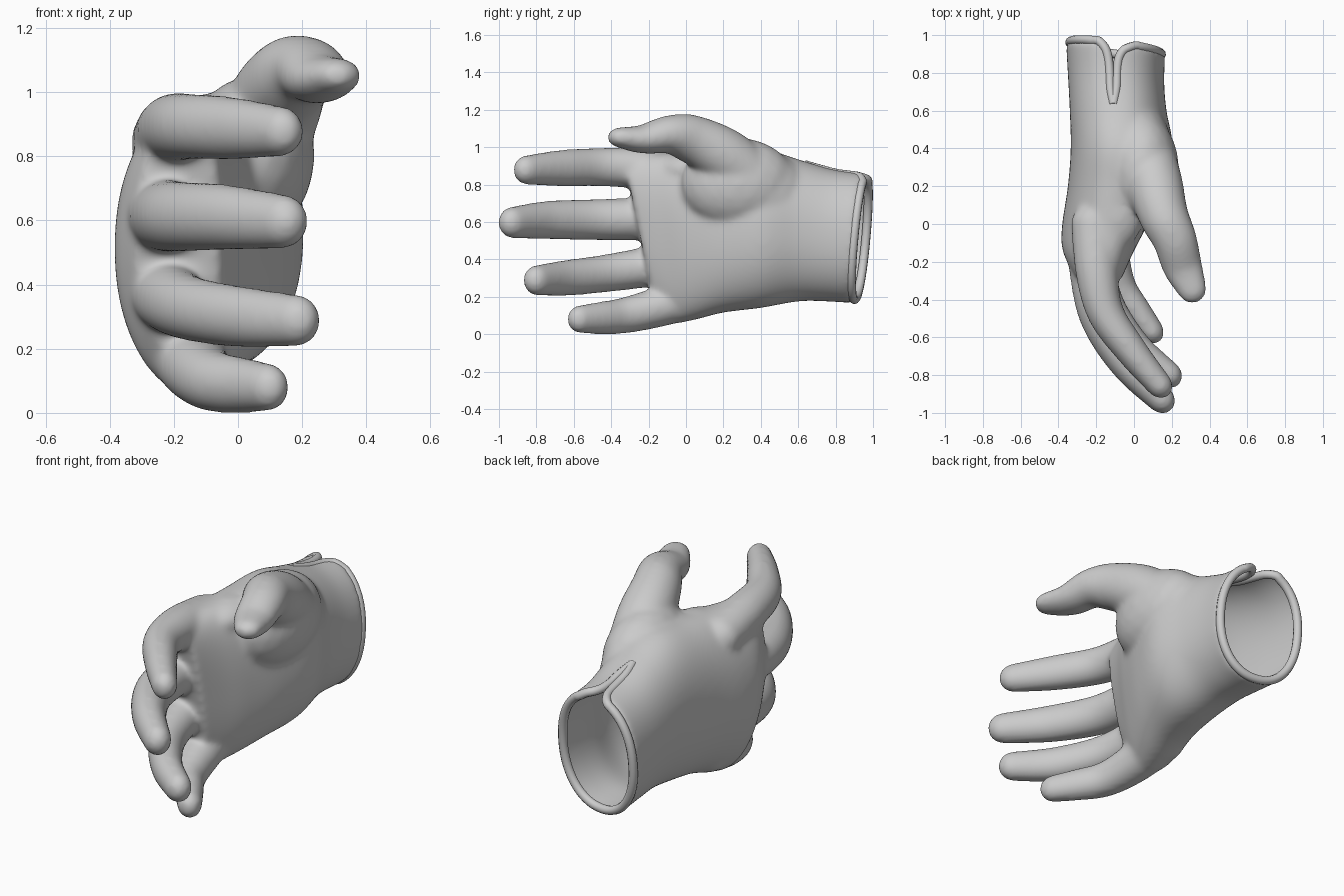
import bpy, bmesh, math
from mathutils import Vector, Matrix

if "Cube" in bpy.data.objects:
    bpy.data.objects.remove(bpy.data.objects["Cube"])

grey = bpy.data.materials.new("glove grey")
grey.diffuse_color = (0.6, 0.6, 0.6, 1)
grey.use_nodes = True
grey.node_tree.nodes["Principled BSDF"].inputs["Base Color"].default_value = grey.diffuse_color

# hand body sections: y, x min, x max, z min, z max, cupping, y lean with z, y lean with x
SECTIONS = [
    (-0.25, -0.325, -0.06, 0.16, 0.93, 0.04, -0.08, 0),
    (-0.13, -0.38, 0.0, 0.065, 0.96, 0.04, -0.06, 0),
    (0.00, -0.38, 0.07, 0.075, 0.97, 0.03, -0.04, 0),
    (0.20, -0.35, 0.155, 0.115, 0.985, 0.01, 0, 0),
    (0.40, -0.335, 0.205, 0.14, 0.995, 0, 0, 0),
    (0.60, -0.34, 0.172, 0.175, 0.935, 0, 0, 0),
    (0.77, -0.35, 0.16, 0.175, 0.88, 0, 0.02, -0.02),
    (0.93, -0.36, 0.165, 0.165, 0.86, 0, 0.03, -0.032),
]


def spline(pts, u):
    """Smooth curve through a list of number tuples, u from 0 to 1."""
    n = len(pts) - 1
    i = min(int(u * n), n - 1)
    f = u * n - i
    a, b, c, d = (pts[max(0, min(n, k))] for k in (i - 1, i, i + 1, i + 2))
    return [0.5 * (2 * q + (r - p) * f + (2 * p - 5 * q + 4 * r - s) * f * f
                   + (3 * q - p - 3 * r + s) * f ** 3) for p, q, r, s in zip(a, b, c, d)]


def surface(u, t, inset=0.0):
    """Point on the hand body: u runs from knuckles to cuff, t goes around."""
    y, x0, x1, z0, z1, cup, lz, lx = spline(SECTIONS, u)
    c, s = math.cos(t), math.sin(t)
    c = math.copysign(abs(c) ** 0.92, c)
    s = math.copysign(abs(s) ** 0.92, s)
    x = (x0 + x1) / 2 + ((x1 - x0) / 2 - inset) * c + cup * s * s
    z = (z0 + z1) / 2 + ((z1 - z0) / 2 - inset) * s
    return Vector((x, y + lz * s + lx * c, z))


def ball(bm, loc, size, turn=0.0):
    m = Matrix.Translation(loc) @ Matrix.Rotation(turn, 4, 'Z') @ Matrix.Diagonal((*size, 1))
    bmesh.ops.create_icosphere(bm, subdivisions=3, radius=1, matrix=m)


# palm and cuff
N = 64
bm = bmesh.new()
rows = [[bm.verts.new(surface(k / 40, math.tau * i / N)) for i in range(N)] for k in range(41)]
for a, b in zip(rows, rows[1:]):
    for i in range(N):
        bm.faces.new((a[i], a[(i + 1) % N], b[(i + 1) % N], b[i]))
bm.faces.new(rows[0][::-1])
bm.faces.new(rows[-1])

# fingers and thumb: x, y, z, radius along each centre line
DIGITS = {
    "index": [(-.205, 0, .85, .115), (-.197, -.25, .887, .11), (-.15, -.47, .893, .104),
              (-.015, -.67, .887, .099), (.133, -.85, .878, .08)],
    "middle": [(-.235, 0, .62, .11), (-.225, -.25, .615, .114), (-.18, -.5, .612, .111),
               (-.04, -.74, .61, .104), (.14, -.925, .597, .086)],
    "ring": [(-.225, .02, .4, .11), (-.215, -.2, .36, .109), (-.145, -.43, .325, .102),
             (.005, -.645, .3, .097), (.18, -.795, .288, .083)],
    "little": [(-.16, .05, .2, .11), (-.135, -.15, .143, .107), (-.08, -.33, .1, .097),
               (.015, -.46, .086, .088), (.092, -.565, .08, .076)],
    "thumb": [(.08, .36, .84, .14), (.11, .21, .95, .15), (.155, .05, 1.035, .133),
              (.215, -.08, 1.068, .118), (.255, -.22, 1.042, .107), (.308, -.345, 1.052, .078)],
}
for name, path in DIGITS.items():
    for k in range(41):
        x, y, z, r = spline(path, k / 40)
        ahead = spline(path, min(1, k / 40 + 0.01))
        back = spline(path, k / 40 - 0.01) if k else path[0]
        turn = math.atan2(ahead[0] - back[0], back[1] - ahead[1])
        if name == "thumb":
            # thumb is flattened from above toward its tip
            size = (r, r, r * (1 - 0.28 * max(0, min(1, (k - 18) / 14))))
        else:
            # fingers are deeper at the knuckle and thinner at the tip
            size = (r * (1.13 - 0.27 * min(1, k / 30)), r, r)
        ball(bm, (x, y, z), size, turn)
# thumb muscle and web between thumb and index
ball(bm, (.04, .28, .80), (.2, .31, .25))
ball(bm, (.0, .36, .74), (.21, .3, .26))
ball(bm, (-.09, .06, .88), (.14, .2, .1))
bmesh.ops.recalc_face_normals(bm, faces=bm.faces)
me = bpy.data.meshes.new("glove")
bm.to_mesh(me)
bm.free()
glove = bpy.data.objects.new("glove", me)
bpy.context.collection.objects.link(glove)
me.materials.append(grey)

# blend all parts into one skin
rm = glove.modifiers.new("blend", 'REMESH')
rm.mode, rm.voxel_size = 'VOXEL', 0.0125
sm = glove.modifiers.new("soften", 'SMOOTH')
sm.factor, sm.iterations = 0.5, 24
bpy.context.view_layer.objects.active = glove
glove.select_set(True)
for m in list(glove.modifiers):
    bpy.ops.object.modifier_apply(modifier=m.name)

# lips of the slit, from its end to the cuff and back
RIGHT_LIP = [(-.109, .635), (-.093, .72), (-.09, .8), (-.082, .87), (-.06, .915), (-.03, .933)]
LEFT_LIP = [(-.185, .968), (-.15, .925), (-.134, .86), (-.128, .78), (-.124, .71), (-.109, .635)]


def lip_x(lip, y):
    pts = sorted(lip, key=lambda p: p[1])
    for (x0, y0), (x1, y1) in zip(pts, pts[1:]):
        if y <= y1:
            return x0 + (x1 - x0) * (y - y0) / (y1 - y0)
    return pts[-1][0]


# open the cuff end and the slit
bm = bmesh.new()
bm.from_mesh(glove.data)
gone = []
for f in bm.faces:
    c = f.calc_center_median()
    cap = c.y > 0.84 and f.normal.y > 0.6
    gap = c.z > 0.7 and c.y > 0.635 and lip_x(LEFT_LIP, c.y) < c.x < lip_x(RIGHT_LIP, c.y)
    if cap or gap:
        gone.append(f)
bmesh.ops.delete(bm, geom=gone, context='FACES')
bm.to_mesh(glove.data)
bm.free()
bpy.ops.object.shade_smooth_by_angle(angle=math.radians(60))


# rolled hem around the cuff and along both lips of the slit
def top_point(x, y):
    """Point on the top of the cuff at the given x and y."""
    best = min((surface(0.6 + 0.4 * k / 99, math.radians(60 + i), 0.016)
                for k in range(100) for i in range(60)),
               key=lambda p: (p.x - x) ** 2 + (p.y - y) ** 2)
    return Vector((x, y, best.z))


path = [top_point(*p) for p in RIGHT_LIP]
path += [surface(1, math.radians(66 - 310 * k / 60), 0.02) for k in range(61)]
path += [top_point(*p) for p in LEFT_LIP]
path = [Vector(spline(path, k / 220)) for k in range(221)]
cu = bpy.data.curves.new("cuff_hem", 'CURVE')
cu.dimensions = '3D'
cu.bevel_depth, cu.bevel_resolution, cu.use_fill_caps = 0.024, 3, True
sp = cu.splines.new('POLY')
sp.points.add(len(path) - 1)
for q, p in zip(sp.points, path):
    q.co = (*p, 1)
cu.materials.append(grey)
hem = bpy.data.objects.new("cuff_hem", cu)
bpy.context.collection.objects.link(hem)
bpy.ops.object.select_all(action='DESELECT')
bpy.context.view_layer.objects.active = hem
hem.select_set(True)
bpy.ops.object.convert(target='MESH')
bpy.ops.object.shade_smooth_by_angle(angle=math.radians(60))
